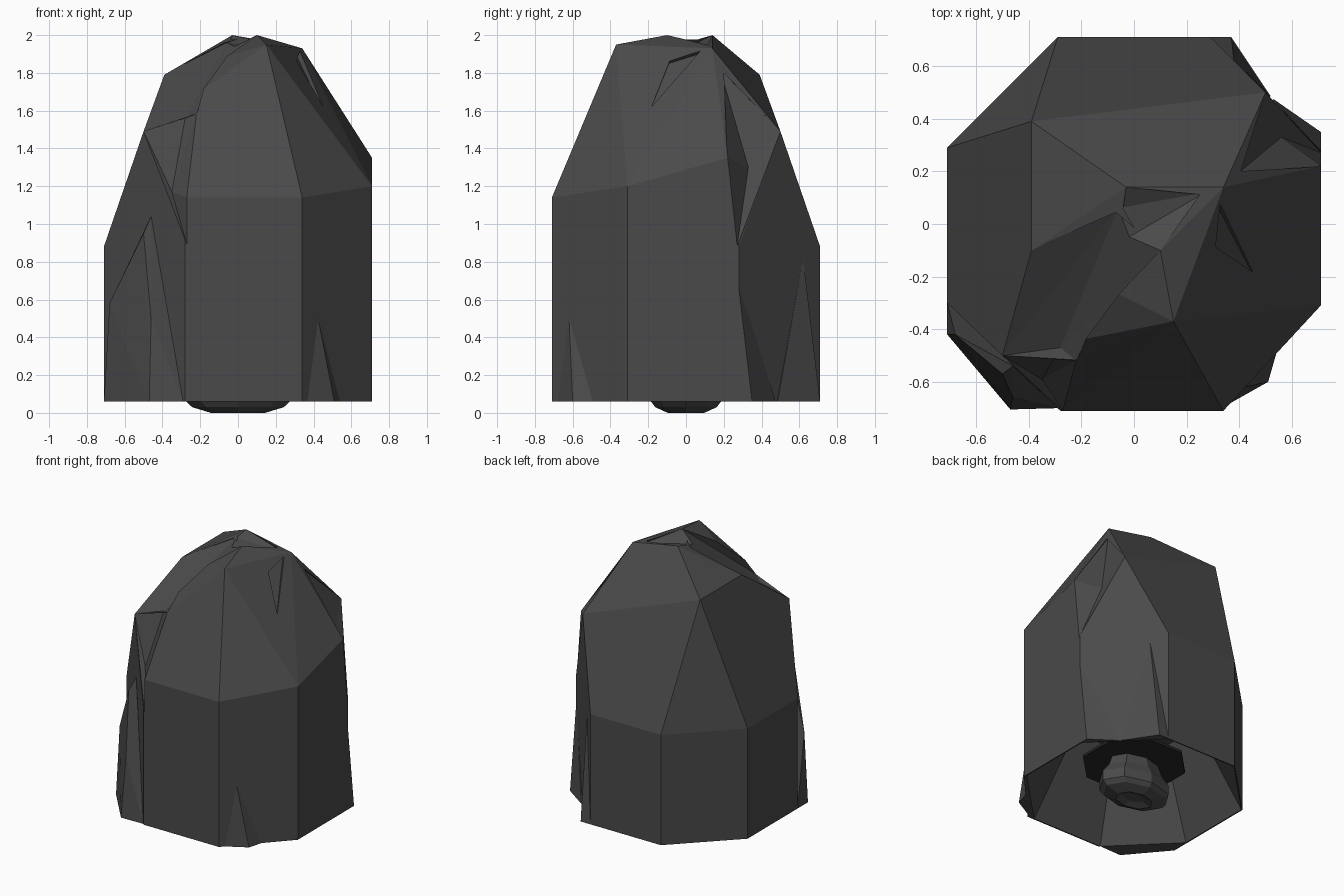
import bpy, bmesh, math
from mathutils import Matrix

if "Cube" in bpy.data.objects:
    bpy.data.objects.remove(bpy.data.objects["Cube"])

def material(name, rgb):
    m = bpy.data.materials.new(name)
    m.diffuse_color = (*rgb, 1)
    m.use_nodes = True
    m.node_tree.nodes["Principled BSDF"].inputs["Base Color"].default_value = m.diffuse_color
    return m

stone = material("dark_stone", (0.068, 0.068, 0.07))
shade = material("dark_hollow", (0.018, 0.02, 0.018))

def finish(bm, name, mat):
    bmesh.ops.recalc_face_normals(bm, faces=bm.faces)
    me = bpy.data.meshes.new(name)
    bm.to_mesh(me)
    bm.free()
    me.materials.append(mat)
    ob = bpy.data.objects.new(name, me)
    bpy.context.collection.objects.link(ob)
    return ob

def hull(name, points):
    bm = bmesh.new()
    for p in points:
        bm.verts.new(p)
    bmesh.ops.convex_hull(bm, input=bm.verts)
    loose = [v for v in bm.verts if not v.link_faces]
    bmesh.ops.delete(bm, geom=loose, context='VERTS')
    bmesh.ops.dissolve_limit(bm, angle_limit=math.radians(1.5),
                             verts=bm.verts, edges=bm.edges)
    return finish(bm, name, stone)

def combine(target, tool, operation):
    tool.hide_render = True
    mod = target.modifiers.new(tool.name, 'BOOLEAN')
    mod.operation, mod.object, mod.solver = operation, tool, 'EXACT'
    bpy.context.view_layer.objects.active = target
    bpy.ops.object.modifier_apply(modifier=mod.name)
    bpy.data.objects.remove(tool)

# Main boulder: eight sided foot, shoulder and peak
B = 0.06
foot = [(-.71, .29), (-.29, .71), (.29, .71), (.71, .28),
        (.71, -.31), (.34, -.71), (-.28, -.71), (-.71, -.3)]
shoulder_z = [.88, .88, .88, .88, 1.2, 1.14, 1.14, .88]
peak = [(.71, .22, 1.35), (.5, .5, 1.49), (-.5, -.5, 1.49), (-.22, -.52, 1.58),
        (-.39, .39, 1.79), (-.39, -.1, 1.79), (.15, -.37, 1.95),
        (.34, .14, 1.93), (.1, -.1, 2), (-.03, .14, 2)]
boulder = hull("boulder", [(x, y, B) for x, y in foot]
               + [(x, y, z) for (x, y), z in zip(foot, shoulder_z)] + peak)

# Flakes standing out at the foot
flakes = [
    [(-.71, -.3, B), (-.71, -.42, B), (-.47, -.705, B), (-.29, -.7, B), (-.3, -.3, B),
     (-.68, -.42, .58), (-.46, -.66, .5), (-.5, -.57, .95), (-.46, -.54, 1.04)],
    [(.35, -.69, B), (.51, -.6, B), (.55, -.46, B), (.42, -.62, .52), (.4, -.4, B)],
    [(.71, .26, B), (.71, .35, B), (.53, .475, B), (.71, .275, .7), (.4, .3, B)],
    [(.26, .71, B), (.37, .71, B), (.52, .485, B), (.38, .62, .82), (.3, .4, B)],
]
for i, pts in enumerate(flakes):
    combine(boulder, hull(f"flake_{i}", pts), 'UNION')

# Bent notches on two shoulder edges: two wedges share the bend point
def bent_notch(name, top, bend, side, low, rim, outside):
    combine(boulder, hull(name + "_upper", top + [bend, side, rim, outside]), 'DIFFERENCE')
    combine(boulder, hull(name + "_lower", [low, bend, side, rim, outside]), 'DIFFERENCE')

bent_notch("back_notch", [(.38, .18, 1.82)], (.56, .33, 1.3), (.712, .22, 1.35),
           (.712, .27, .88), (.5, .5, 1.49), (.78, .5, 1.5))
bent_notch("front_notch", [(-.28, -.47, 1.56), (-.22, -.52, 1.58)], (-.35, -.59, 1.17),
           (-.27, -.712, 1.14), (-.27, -.712, .89), (-.5, -.5, 1.49), (-.5, -.8, 1.5))

# Notches at the peak, and the step down to the front left slope
notches = [
    [(-.02, -.05, 1.94), (.27, .12, 1.93), (.1, -.1, 2), (-.03, .14, 2),
     (-.06, .06, 1.96), (.1, .05, 2.1)],
    [(.30, .1, 1.91), (.285, -.09, 1.85), (.45, -.19, 1.6), (.345, -.02, 1.85),
     (.48, -.06, 1.95)],
    [(-.395, -.1, 1.79), (-.5, -.5, 1.49), (-.28, -.47, 1.56), (-.02, -.05, 1.94),
     (-.06, .06, 1.96), (.1, -.1, 2), (-.22, -.52, 1.585), (-.3, -.4, 2)],
]
for i, pts in enumerate(notches):
    combine(boulder, hull(f"notch_{i}", pts), 'DIFFERENCE')

# Deep tapered recess under the boulder
def octagon(r, z):
    return [(r * math.cos(math.pi * (k + .5) / 4), r * math.sin(math.pi * (k + .5) / 4), z)
            for k in range(8)]
combine(boulder, hull("recess", octagon(.78, .02) + octagon(.45, .65)), 'DIFFERENCE')

# Dark plate inside the recess that carries the knob
bm = bmesh.new()
bmesh.ops.create_cone(bm, cap_ends=True, segments=8, radius1=.36, radius2=.36, depth=.02,
                      matrix=Matrix.Translation((0, 0, .285)) @ Matrix.Rotation(math.pi / 8, 4, 'Z'))
finish(bm, "recess_plate", shade)

# Oval faceted knob with a dished underside
profile = [(.07, .02), (.13, 0), (.22, .03), (.25, .06), (.25, .13), (.2, .2), (.17, .29)]
bm = bmesh.new()
rings = [[bm.verts.new((r * 1.1 * math.cos(math.tau * k / 8), r * .74 * math.sin(math.tau * k / 8), z))
          for k in range(8)] for r, z in profile]
for a, b in zip(rings, rings[1:]):
    for k in range(8):
        bm.faces.new((a[k], a[k - 1], b[k - 1], b[k]))
bm.faces.new(rings[0])
bm.faces.new(rings[-1])
finish(bm, "knob", stone)
